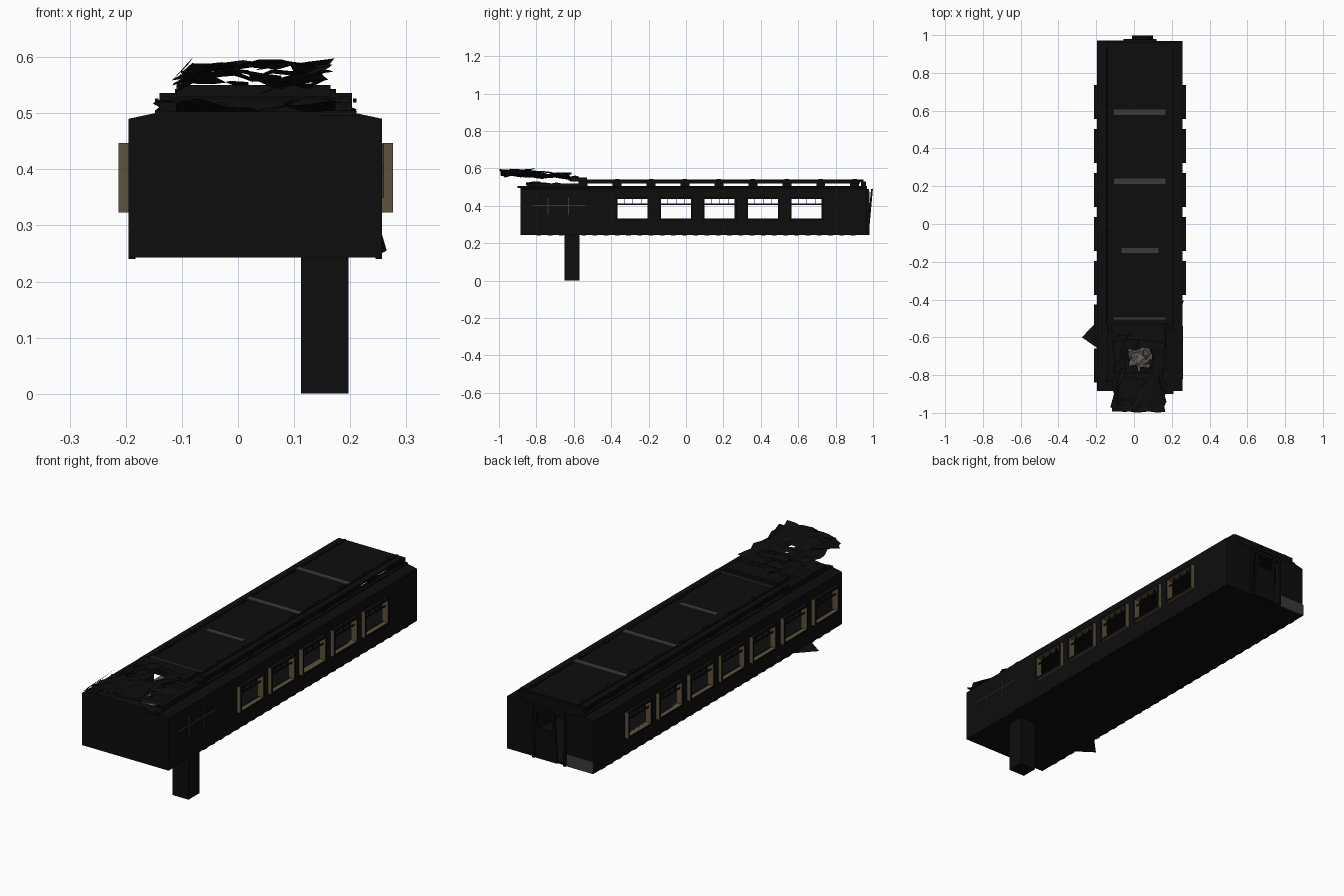
import bpy, bmesh, math, random
from mathutils import Matrix, Vector

if "Cube" in bpy.data.objects:
    bpy.data.objects.remove(bpy.data.objects["Cube"])

random.seed(4)


def material(name, rgb):
    m = bpy.data.materials.new(name)
    m.diffuse_color = (*rgb, 1)
    m.use_nodes = True
    m.node_tree.nodes["Principled BSDF"].inputs["Base Color"].default_value = m.diffuse_color
    return m


BLACK = material("charred black", (0.004, 0.004, 0.004))
TAN = material("dull brass", (0.11, 0.085, 0.045))
GREY = material("ash grey", (0.045, 0.04, 0.04))
PALE = material("bare metal", (0.12, 0.11, 0.105))


def finish(name, bm, *mats):
    bmesh.ops.recalc_face_normals(bm, faces=bm.faces)
    me = bpy.data.meshes.new(name)
    bm.to_mesh(me)
    bm.free()
    for m in mats:
        me.materials.append(m)
    ob = bpy.data.objects.new(name, me)
    bpy.context.collection.objects.link(ob)
    return ob


def add_box(bm, x0, x1, y0, y1, z0, z1):
    mat = Matrix.Translation(((x0 + x1) / 2, (y0 + y1) / 2, (z0 + z1) / 2))
    mat = mat @ Matrix.Diagonal((x1 - x0, y1 - y0, z1 - z0, 1))
    bmesh.ops.create_cube(bm, size=1, matrix=mat)


def boxes(name, items, mat=BLACK):
    bm = bmesh.new()
    for b in items:
        add_box(bm, *b)
    return finish(name, bm, mat)


def extrude_y(name, profile, y0, y1, mat=BLACK):
    bm = bmesh.new()
    f = bm.faces.new([bm.verts.new((x, y0, z)) for x, z in profile])
    r = bmesh.ops.extrude_face_region(bm, geom=[f])
    bmesh.ops.translate(bm, vec=(0, y1 - y0, 0),
                        verts=[v for v in r["geom"] if isinstance(v, bmesh.types.BMVert)])
    return finish(name, bm, mat)


def torn_sheet(name, x0, x1, y0, y1, height, jitter, keep, mat, n=9):
    """Crumpled sheet: a jittered grid with cells removed by a rule."""
    bm = bmesh.new()
    g = []
    for i in range(n + 1):
        row = []
        for j in range(n + 1):
            u, v = i / n, j / n
            x, y = x0 + (x1 - x0) * u, y0 + (y1 - y0) * v
            dx, dy, dz = (random.uniform(-jitter, jitter) for _ in range(3))
            row.append(bm.verts.new((x + dx, y + (dy if j else abs(dy)), height(u, v) + dz * 0.6)))
        g.append(row)
    for i in range(n):
        for j in range(n):
            if keep((i + .5) / n, (j + .5) / n):
                a, b, c, d = g[i][j], g[i + 1][j], g[i + 1][j + 1], g[i][j + 1]
                bm.faces.new((a, b, c))
                bm.faces.new((a, c, d))
    bmesh.ops.delete(bm, geom=[v for v in bm.verts if not v.link_faces], context='VERTS')
    return finish(name, bm, mat)


XL, XR, YF, YB, Z0, Z1 = -0.195, 0.257, -0.885, 0.968, 0.243, 0.49
T = 0.012
CX = (XL + XR) / 2
right_win = [0.645 - 0.2325 * i for i in range(5)]
left_win = [0.645 - 0.2325 * i for i in range(7)]
HW = 0.09

# floor and ribs along its lower edges
boxes("floor", [(XL, XR, YF, YB, Z0, Z0 + 0.01)])
boxes("floor_ribs", [(x, x + 0.012, -0.8 + 0.06 * i, -0.775 + 0.06 * i, Z0 - 0.003, Z0 + 0.002)
                     for i in range(29) for x in (XL, XR - 0.012)])

# side walls with window openings
for name, x, wins in (("left_wall", XL, left_win), ("right_wall", XR - T, right_win)):
    items = [(x, x + T, YF, YB, Z0, 0.333), (x, x + T, YF, YB, 0.445, Z1)]
    edge = YB
    for c in wins:
        items.append((x, x + T, c + HW - 0.008, edge, 0.333, 0.445))
        edge = c - HW + 0.008
    items.append((x, x + T, YF, edge, 0.333, 0.445))
    boxes(name, items)

# front wall, back wall with doorway, grey kick plate
boxes("front_wall", [(XL, XR, YF, YF + T, Z0, Z1)])
boxes("back_wall", [(XL, -0.045, YB - T, YB, Z0, Z1), (0.108, XR, YB - T, YB, Z0, Z1),
                    (-0.045, 0.108, YB - T, YB, 0.465, Z1)])
boxes("door_frame", [(-0.055, -0.043, YB - T, 0.98, Z0, 0.475), (0.106, 0.118, YB - T, 0.98, Z0, 0.475),
                     (-0.055, 0.118, YB - T, 0.98, 0.465, 0.477)])
boxes("kick_plate", [(XL, -0.055, YB, YB + 0.004, Z0, 0.30)], GREY)

# door leaf leaning outward at the top, with an upper opening
door = boxes("leaning_door", [(-0.01, 0.10, -0.005, 0.005, 0, 0.15), (-0.01, 0.005, -0.005, 0.005, 0.15, 0.245),
                              (0.085, 0.10, -0.005, 0.005, 0.15, 0.245), (-0.01, 0.10, -0.005, 0.005, 0.23, 0.245)])
door.location = (0, 0.972, Z0 + 0.002)
door.rotation_euler = (-math.radians(5.2), 0, 0)


# window frames: brass reveals, black outer faces and tops
def window(name, c, side):
    xa, xb = (XR - T, 0.276) if side > 0 else (-0.213, XL + T)
    bm = bmesh.new()
    y0, y1, za, zb, t = c - HW, c + HW, 0.323, 0.447, 0.010
    add_box(bm, xa, xb, y0, y0 + t, za, zb)
    add_box(bm, xa, xb, y1 - t, y1, za, zb)
    add_box(bm, xa, xb, y0 + t, y1 - t, za, za + t)
    add_box(bm, xa, xb, y0 + t, y1 - t, zb - t, zb)
    bmesh.ops.recalc_face_normals(bm, faces=bm.faces)
    for f in bm.faces:
        outer_top = f.normal.z > 0.5 and f.calc_center_median().z > 0.44
        f.material_index = 1 if abs(f.normal.x) > 0.5 or outer_top else 0
    finish(name, bm, TAN, BLACK)
    # transom and glazing bars
    xm = (XR + 0.004) if side > 0 else (XL - 0.008)
    bars = [(xm, xm + 0.004, y0 + t, y1 - t, 0.405, 0.411)]
    bars += [(xm, xm + 0.004, c + k - 0.0015, c + k + 0.0015, 0.411, zb - t) for k in (-0.045, 0, 0.045)]
    boxes(name + "_bars", bars)


for i, c in enumerate(left_win):
    window(f"left_window_{i}", c, -1)
for i, c in enumerate(right_win):
    window(f"right_window_{i}", c, 1)

# blocked window cross on the right side near the front
boxes("blocked_window_bars", [(XR, XR + 0.003, -0.82, -0.54, 0.398, 0.403),
                              (XR, XR + 0.003, -0.74, -0.735, 0.35, 0.445),
                              (XR, XR + 0.003, -0.63, -0.625, 0.35, 0.445)], GREY)

# sloping shoulders and the curb beneath the raised roof
for name, s in (("left_shoulder", -1), ("right_shoulder", 1)):
    pr = [(CX + s * a, z) for a, z in ((0.226, 0.482), (0.226, 0.49), (0.179, 0.50),
                                       (0.179, 0.506), (0.155, 0.506), (0.155, 0.49))]
    extrude_y(name, pr, YF, YB)

# raised roof: slab, sloping back end, posts between the open lights
RL, RR = -0.14, 0.203
boxes("roof_slab", [(RL, RR, -0.53, 0.95, 0.526, 0.536)])
boxes("roof_end", [(RL, RR, 0.935, 0.962, 0.49, 0.53), (-0.05, 0.11, 0.96, 0.978, 0.477, 0.49)])
posts = [-0.55 + 0.1815 * i for i in range(9)]
boxes("roof_posts", [(x, x + 0.016, y - 0.024, y + 0.024, 0.50, 0.53)
                     for y in posts for x in (RL + 0.004, RR - 0.02)])
boxes("roof_gutters", [(x, x + 0.006, -0.53, 0.93, 0.519, 0.526) for x in (RL - 0.008, RR + 0.002)])
boxes("roof_edge_strips", [(x, x + 0.01, -0.53, 0.95, 0.536, 0.540) for x in (RL + 0.03, RR - 0.04)])
boxes("roof_clips", [(x, x + 0.018, y - 0.012, y + 0.012, 0.536, 0.543)
                     for y in posts[1:] for x in (RL + 0.028, RR - 0.046)])
boxes("roof_crossbars", [(-0.105, 0.167, y - 0.014, y + 0.014, 0.536, 0.541)
                         for y in (0.592, 0.226)] + [(-0.065, 0.13, -0.153, -0.127, 0.536, 0.541),
                                                     (-0.105, 0.167, -0.506, -0.496, 0.536, 0.541)], GREY)

# broken front part of the raised roof
boxes("broken_roof_curb", [(RL, RL + 0.03, -0.85, -0.53, 0.50, 0.52), (RR - 0.03, RR, -0.85, -0.53, 0.50, 0.52),
                           (RL, RR, -0.885, -0.84, 0.488, 0.503), (-0.11, 0.165, -0.62, -0.53, 0.53, 0.55),
                           (0.15, 0.21, -0.90, -0.83, 0.495, 0.505)])


def hole(u, v):
    return ((u - 0.5) / 0.28) ** 2 + ((v - 0.72) / 0.22) ** 2 > 1


torn_sheet("torn_roof_sheet", -0.11, 0.16, -1.0, -0.62,
           lambda u, v: 0.592 - 0.02 * v - 0.03 * max(0, 0.25 - u) / 0.25, 0.010, hole, BLACK)
torn_sheet("torn_roof_lining", -0.10, 0.155, -0.97, -0.58,
           lambda u, v: 0.545 + 0.03 * (1 - v) + 0.01 * math.sin(7 * u), 0.012,
           lambda u, v: hole(u, v) and random.random() < 0.85, BLACK)
torn_sheet("buckled_roof", RL, RR, -0.86, -0.54,
           lambda u, v: 0.512 + 0.012 * math.sin(9 * u + 4 * v), 0.012,
           lambda u, v: abs(u - 0.5) > 0.22 or v < 0.25, BLACK)
torn_sheet("crumpled_lining", -0.06, 0.11, -0.79, -0.60,
           lambda u, v: 0.47 + 0.03 * math.sin(6 * u) * math.cos(5 * v), 0.016,
           lambda u, v: abs(u - 0.5) + abs(v - 0.5) < 0.62, PALE)


# loose shards: flat triangles
def shard(name, pts):
    bm = bmesh.new()
    bm.faces.new([bm.verts.new(p) for p in pts])
    finish(name, bm, BLACK)


shard("floor_shard", [(-0.19, -0.51, 0.246), (-0.276, -0.60, 0.246), (-0.19, -0.66, 0.246)])
shard("side_shard", [(0.255, -0.41, 0.29), (0.265, -0.40, 0.255), (0.255, -0.43, 0.25)])
shard("left_roof_shard", [(-0.125, -0.97, 0.55), (-0.08, -0.80, 0.60), (-0.09, -0.99, 0.585)])
shard("right_roof_shard", [(0.172, -0.94, 0.598), (0.13, -0.80, 0.59), (0.15, -0.99, 0.57)])

# support pillar
boxes("support_pillar", [(0.112, 0.197, -0.65, -0.57, 0.0, 0.25)])
